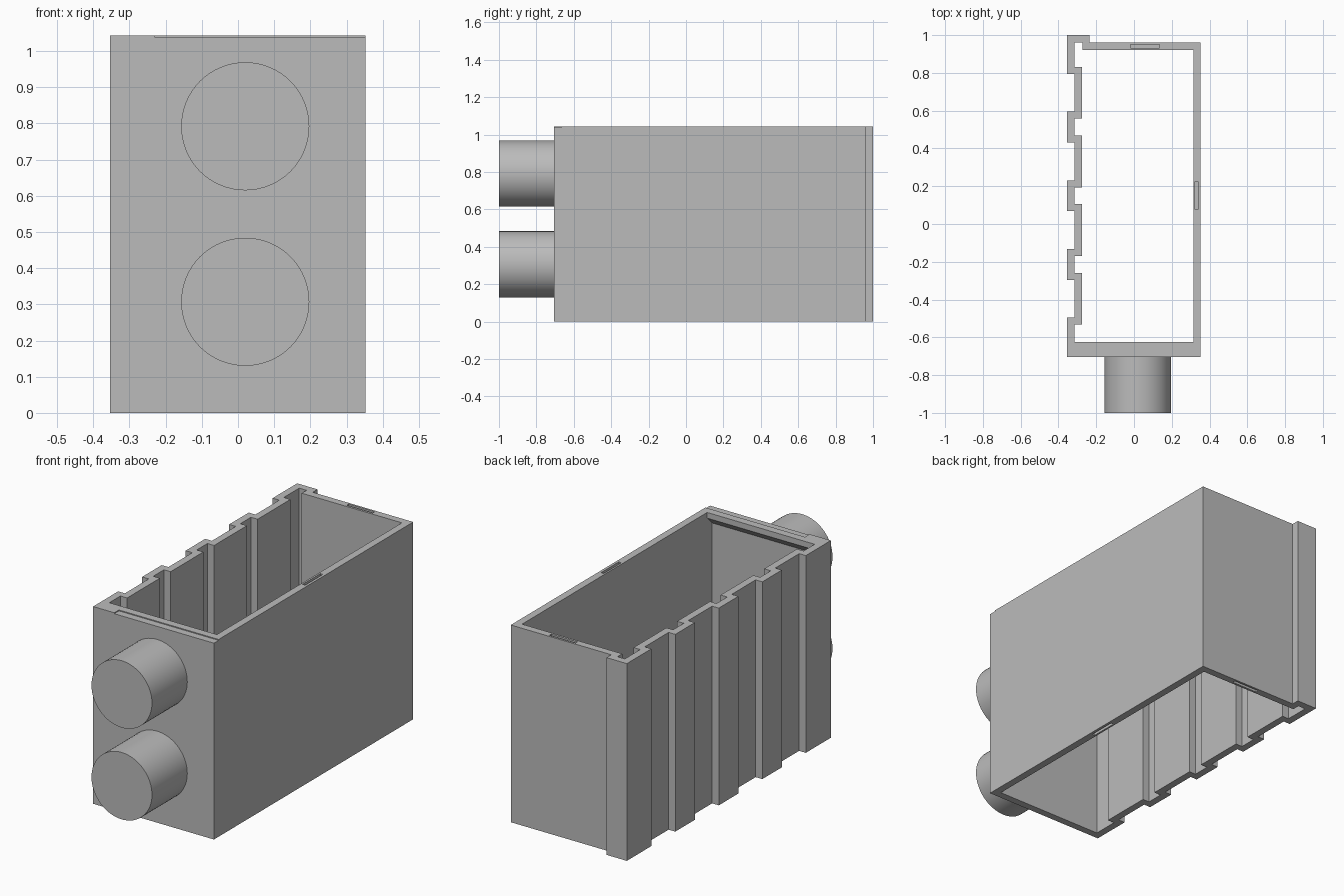
import bpy
import bmesh
import math
from mathutils import Matrix, Vector

if "Cube" in bpy.data.objects:
    bpy.data.objects.remove(bpy.data.objects["Cube"], do_unlink=True)

HEIGHT = 1.043
X_OUT, X_MID, X_IN = -0.354, -0.315, -0.276   # layers of the corrugated wall
RIGHT, FRONT, BACK, TIP = 0.353, -0.705, 0.96, 1.0
WALL = 0.039

grey = bpy.data.materials.new("plain grey")
grey.use_nodes = True
grey.diffuse_color = (0.5, 0.5, 0.5, 1)
grey.node_tree.nodes["Principled BSDF"].inputs["Base Color"].default_value = (0.5, 0.5, 0.5, 1)


def finish(name, bm):
    bmesh.ops.recalc_face_normals(bm, faces=bm.faces)
    mesh = bpy.data.meshes.new(name)
    bm.to_mesh(mesh)
    bm.free()
    mesh.materials.append(grey)
    obj = bpy.data.objects.new(name, mesh)
    bpy.context.collection.objects.link(obj)
    return obj


def prism(name, loops, vector):
    """Fill closed loops (inner ones become holes) and extrude them."""
    bm = bmesh.new()
    edges = []
    for loop in loops:
        verts = [bm.verts.new(p) for p in loop]
        edges += [bm.edges.new((a, b)) for a, b in zip(verts, verts[1:] + verts[:1])]
    bmesh.ops.triangle_fill(bm, edges=edges, use_beauty=True)
    out = bmesh.ops.extrude_face_region(bm, geom=bm.faces[:])
    moved = [g for g in out["geom"] if isinstance(g, bmesh.types.BMVert)]
    bmesh.ops.translate(bm, verts=moved, vec=vector)
    return finish(name, bm)


def cut_box(target, low, high):
    """Subtract a box and discard the cutter."""
    low, high = Vector(low), Vector(high)
    bm = bmesh.new()
    bmesh.ops.create_cube(bm, size=1, matrix=Matrix.Translation((low + high) / 2)
                          @ Matrix.Diagonal((high - low).to_4d()))
    cutter = finish("cutter", bm)
    cutter.hide_render = True
    mod = target.modifiers.new("cut", "BOOLEAN")
    mod.operation, mod.solver, mod.object = "DIFFERENCE", "EXACT", cutter
    bpy.context.view_layer.objects.active = target
    bpy.ops.object.modifier_apply(modifier=mod.name)
    bpy.data.objects.remove(cutter, do_unlink=True)


# Corrugated wall profile: ribs step outward between recessed panels
outer = [(RIGHT, FRONT), (RIGHT, BACK), (-0.235, BACK), (-0.235, TIP), (X_OUT, TIP)]
inner = [(RIGHT - WALL, FRONT + WALL), (RIGHT - WALL, BACK - WALL), (-0.272, BACK - WALL),
         (-0.272, TIP - WALL), (X_MID, TIP - WALL)]


def panel(path, x_rib, x_panel, top, bottom):
    path += [(x_rib, top), (x_panel, top), (x_panel, bottom), (x_rib, bottom)]


for i in range(4):
    centre = 0.695 - i * 0.3635
    panel(outer, X_OUT, X_MID, centre + 0.1, centre - 0.1)
    panel(inner, X_MID, X_IN, centre + 0.137, centre - 0.137)
outer.append((X_OUT, FRONT))
inner.append((X_MID, FRONT + WALL))

# Open box body with its slots and the shallow notch on the front rim
body = prism("box_wall", [[(x, y, 0) for x, y in p] for p in (outer, inner)], (0, 0, HEIGHT))
DEPTH = 0.02
for z0, z1 in ((-0.1, DEPTH), (HEIGHT - DEPTH, HEIGHT + 0.1)):
    cut_box(body, (-0.018, 0.933, z0), (0.135, 0.949, z1))
    cut_box(body, (0.324, 0.077, z0), (0.339, 0.225, z1))
cut_box(body, (-0.23, FRONT - 0.1, HEIGHT - 0.005), (RIGHT + 0.1, FRONT + WALL, HEIGHT + 0.1))

# Inner ledge along the front rim, chamfered underneath
y0 = FRONT + WALL
y1 = y0 + 0.041
prism("front_ledge", [[(X_MID, y0, HEIGHT), (X_MID, y1, HEIGHT), (X_MID, y1, HEIGHT - 0.03),
                       (X_MID, y0, HEIGHT - 0.071)]], (RIGHT - WALL - X_MID, 0, 0))

# Two round pegs on the front
for label, z in (("lower", 0.307), ("upper", 0.792)):
    bm = bmesh.new()
    bmesh.ops.create_cone(bm, cap_ends=True, segments=64, radius1=0.177, radius2=0.177,
                          depth=TIP + FRONT, matrix=Matrix.Translation((0.02, (FRONT - TIP) / 2, z))
                          @ Matrix.Rotation(math.pi / 2, 4, "X"))
    peg = finish(label + "_peg", bm)
    bpy.ops.object.select_all(action="DESELECT")
    peg.select_set(True)
    bpy.context.view_layer.objects.active = peg
    bpy.ops.object.shade_smooth_by_angle(angle=math.radians(30))
